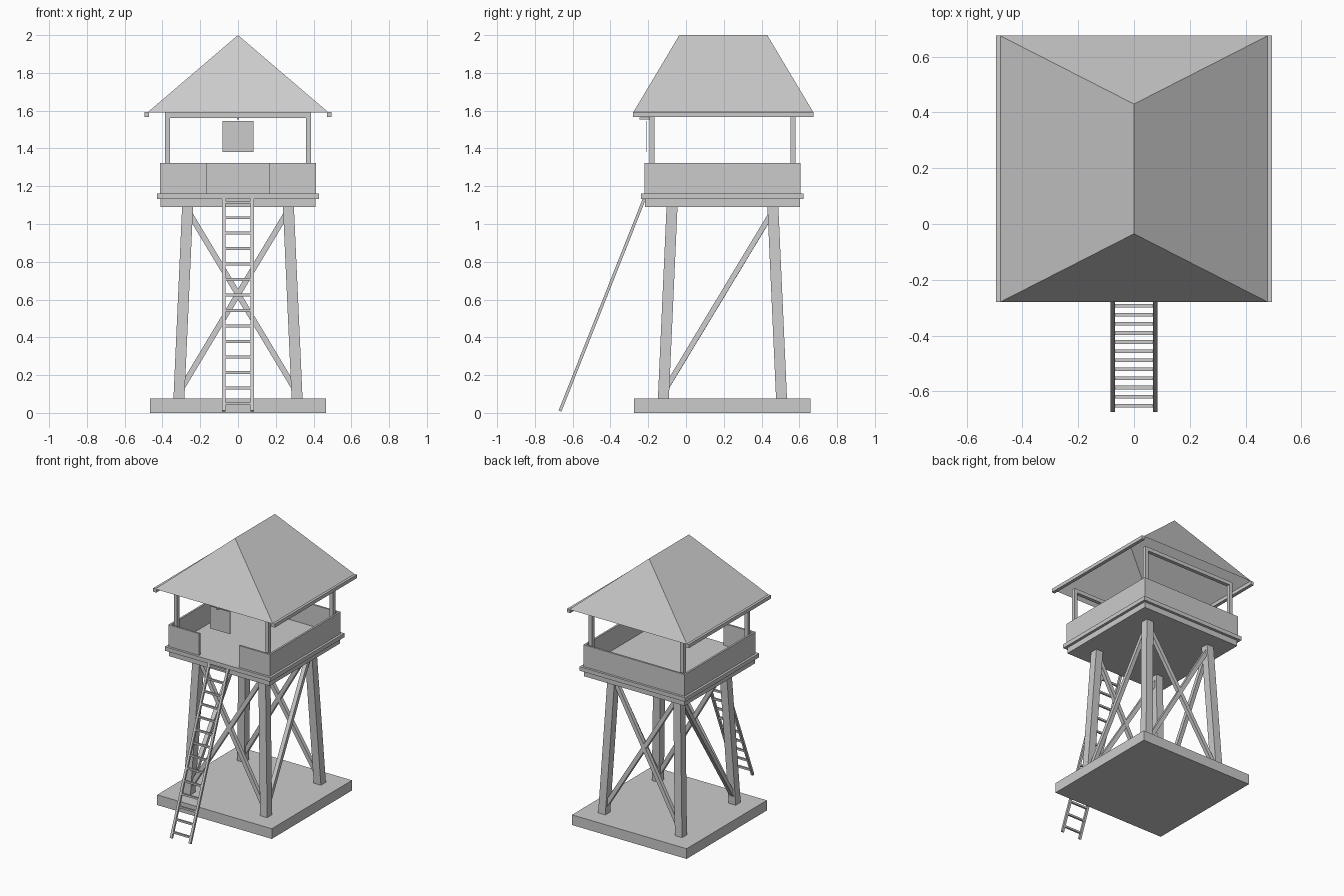
import bpy
import bmesh
from mathutils import Vector, Matrix

if "Cube" in bpy.data.objects:
    bpy.data.objects.remove(bpy.data.objects["Cube"], do_unlink=True)

CY = 0.193  # tower centre along y

grey = bpy.data.materials.new("plain_grey")
grey.use_nodes = True
grey.diffuse_color = (0.6, 0.6, 0.6, 1)
grey.node_tree.nodes["Principled BSDF"].inputs["Base Color"].default_value = (0.6, 0.6, 0.6, 1)


def finish(name, bm):
    bmesh.ops.recalc_face_normals(bm, faces=bm.faces)
    mesh = bpy.data.meshes.new(name)
    bm.to_mesh(mesh)
    bm.free()
    mesh.materials.append(grey)
    obj = bpy.data.objects.new(name, mesh)
    bpy.context.collection.objects.link(obj)
    return obj


def box(name, centre, size):
    bm = bmesh.new()
    bmesh.ops.create_cube(bm, size=1, matrix=Matrix.Translation(centre) @ Matrix.Diagonal((*size, 1)))
    return finish(name, bm)


def beam(name, a, b, width, depth):
    """Square-ended bar from a to b; width is measured across the side vector."""
    a, b = Vector(a), Vector(b)
    z = (b - a).normalized()
    x = Vector((1, 0, 0)) if abs(z.x) < 0.01 else Vector((0, 1, 0))
    x = (x - z * x.dot(z)).normalized()
    rot = Matrix((x, z.cross(x), z)).transposed().to_4x4()
    bm = bmesh.new()
    bmesh.ops.create_cube(bm, size=1, matrix=Matrix.Translation((a + b) / 2) @ rot
                          @ Matrix.Diagonal((width, depth, (b - a).length, 1)))
    return finish(name, bm)


def leg(name, sx, sy):
    """Splayed square leg with level ends."""
    bm = bmesh.new()
    bmesh.ops.create_cube(bm, size=1)
    for v in bm.verts:
        spread, z = (0.267, 1.09) if v.co.z > 0 else (0.313, 0.07)
        v.co = (sx * spread + v.co.x * 0.058, CY + sy * spread + v.co.y * 0.058, z)
    return finish(name, bm)


# Base slab and floor
box("base_slab", (0, CY, 0.0375), (0.934, 0.934, 0.075))
box("floor_frame", (0, CY, 1.1125), (0.82, 0.82, 0.045))
box("floor_deck", (0, CY, 1.1475), (0.86, 0.86, 0.03))

# Legs, posts and braces
for sx, side in ((-1, "right"), (1, "left")):
    for sy, end in ((-1, "front"), (1, "back")):
        leg(f"{end}_{side}_leg", sx, sy)
        box(f"{end}_{side}_post", (sx * 0.373, CY + sy * 0.374, 1.37), (0.027, 0.027, 0.42))
        beam(f"{end}_{side}_brace", (sx * 0.305, CY + sy * 0.31, 0.12),
             (-sx * 0.265, CY + sy * 0.268, 1.07), 0.028, 0.03)
    beam(f"{side}_side_brace", (sx * 0.31, CY - 0.305, 0.12), (sx * 0.268, CY + 0.268, 1.07), 0.028, 0.03)

    # Parapet walls, with a doorway left open at the front
    box(f"{side}_wall", (sx * 0.406, CY, 1.24), (0.014, 0.826, 0.165))
    box(f"front_{side}_wall", (sx * 0.281, CY - 0.406, 1.24), (0.236, 0.014, 0.165))

    # Eave gutter
    box(f"{side}_gutter", (sx * 0.483, 0.198, 1.579), (0.025, 0.955, 0.026))

    # Ladder rail
    beam(f"ladder_{side}_rail", (sx * 0.076, -0.667, 0.01), (sx * 0.076, -0.222, 1.13), 0.017, 0.016)

box("back_wall", (0, CY + 0.406, 1.24), (0.8, 0.014, 0.165))

# Ladder rungs
for i in range(14):
    z = 0.05 + i * 0.082
    t = (z - 0.01) / 1.12
    box(f"ladder_rung_{i + 1}", (0, -0.667 + 0.445 * t, z), (0.145, 0.013, 0.014))

# Top beams across the posts
for sy, end in ((-1, "front"), (1, "back")):
    box(f"{end}_top_beam", (0, CY + sy * 0.374, 1.576), (0.773, 0.027, 0.028))

# Hanging board and its hanger
box("board_hanger", (0, -0.206, 1.558), (0.012, 0.078, 0.01))
box("hanging_board", (0, -0.208, 1.463), (0.165, 0.004, 0.165))

# Hipped roof shell, open underneath
bm = bmesh.new()
fl, fr, br, bl, ridge_f, ridge_b = [bm.verts.new(p) for p in (
    (-0.48, -0.28, 1.59), (0.48, -0.28, 1.59), (0.48, 0.675, 1.59), (-0.48, 0.675, 1.59),
    (0, -0.035, 2), (0, 0.43, 2))]
for face in ((fl, fr, ridge_f), (fr, br, ridge_b, ridge_f), (br, bl, ridge_b), (bl, fl, ridge_f, ridge_b)):
    bm.faces.new(face)
finish("hipped_roof", bm)
